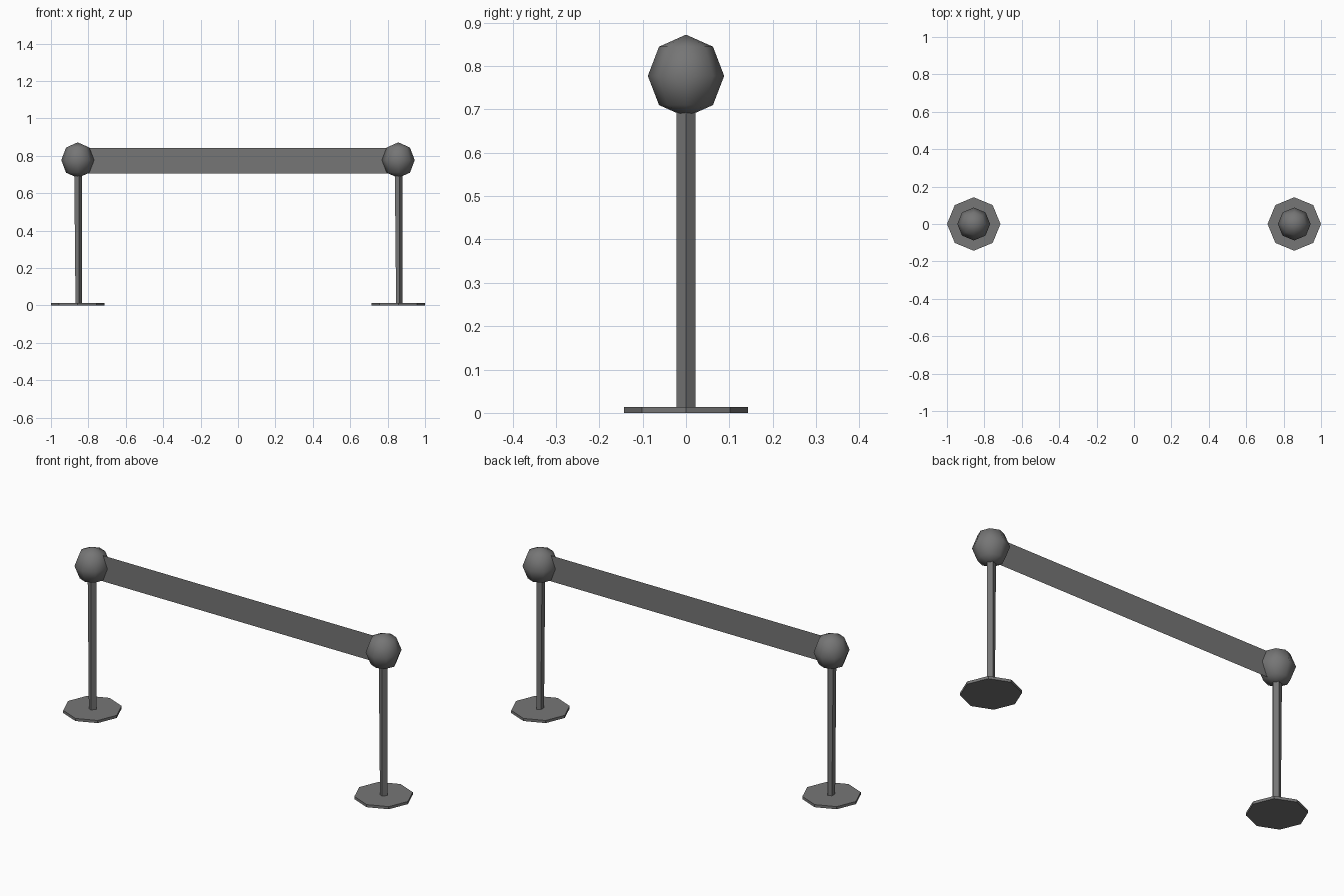
import bpy, math

cube = bpy.data.objects.get("Cube")
if cube:
    bpy.data.objects.remove(cube, do_unlink=True)

SPAN = 0.857  # post distance from the middle

grey = bpy.data.materials.new("dark_grey")
grey.use_nodes = True
colour = (0.18, 0.18, 0.18, 1)
grey.diffuse_color = colour
bsdf = next(n for n in grey.node_tree.nodes if n.type == 'BSDF_PRINCIPLED')
bsdf.inputs["Base Color"].default_value = colour


def finish(name):
    obj = bpy.context.object
    obj.name = name
    obj.data.materials.append(grey)
    return obj


def prism(name, x, sides, radius, z0, z1, turn=0.0):
    bpy.ops.mesh.primitive_cylinder_add(
        vertices=sides, radius=radius, depth=z1 - z0,
        location=(x, 0, (z0 + z1) / 2), rotation=(0, 0, turn))
    bpy.ops.object.transform_apply(location=False, rotation=True, scale=False)
    return finish(name)


for side, x in (("right", -SPAN), ("left", SPAN)):
    # flat octagonal foot
    prism(side + "_foot", x, 8, 0.143, 0, 0.014)

    # five-sided post, one corner towards +x, slightly slimmer at the bottom
    post = prism(side + "_post", x, 5, 0.023, 0, 0.72, -math.pi / 2)
    for v in post.data.vertices:
        if v.co.z < 0 and v.co.x < -0.01:
            v.co.x += 0.007

    # slightly tall ball on top
    bpy.ops.mesh.primitive_uv_sphere_add(
        segments=8, ring_count=4, radius=0.088, location=(x, 0, 0.777))
    bpy.context.object.scale.z = 1.08
    bpy.ops.object.transform_apply(location=False, rotation=False, scale=True)
    finish(side + "_ball")
    bpy.ops.object.shade_smooth()

# thin band stretched between the balls
bpy.ops.mesh.primitive_plane_add(
    size=1, location=(0, 0, 0.774), rotation=(math.pi / 2, 0, 0))
bpy.context.object.scale = (2 * SPAN - 0.06, 0.137, 1)
bpy.ops.object.transform_apply(location=False, rotation=True, scale=True)
finish("band")
